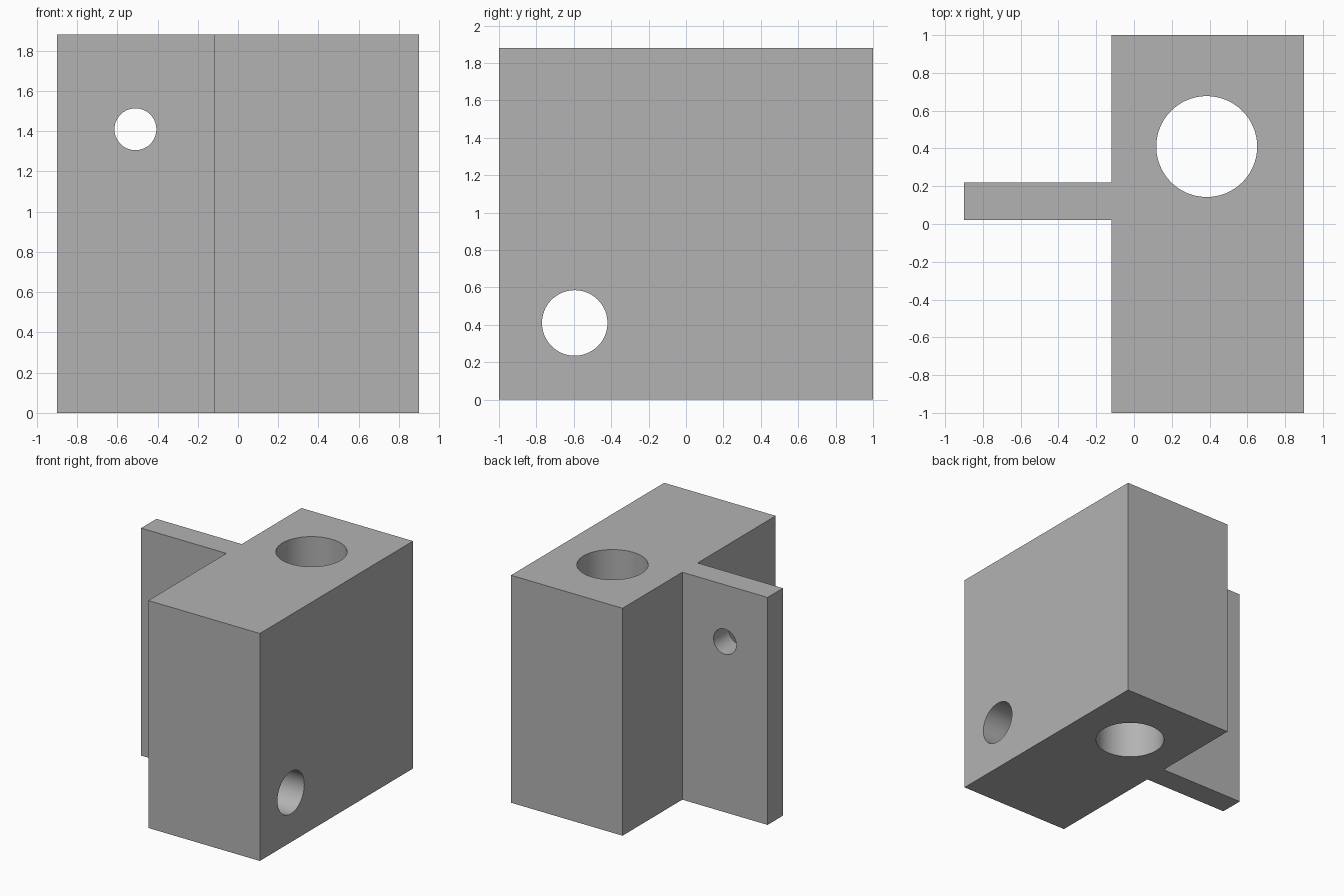
import bpy, bmesh
from math import pi, radians

cube = bpy.data.objects.get("Cube")
if cube:
    bpy.data.objects.remove(cube, do_unlink=True)

HEIGHT = 1.88

grey = bpy.data.materials.new("plain grey")
grey.use_nodes = True
colour = (0.45, 0.45, 0.45, 1)
grey.diffuse_color = colour
grey.node_tree.nodes["Principled BSDF"].inputs["Base Color"].default_value = colour


def extrude_profile(name, points, height):
    bm = bmesh.new()
    base = bm.faces.new([bm.verts.new((x, y, 0)) for x, y in points])
    top = bmesh.ops.extrude_face_region(bm, geom=[base])["geom"]
    bmesh.ops.translate(bm, vec=(0, 0, height),
                        verts=[v for v in top if isinstance(v, bmesh.types.BMVert)])
    bmesh.ops.recalc_face_normals(bm, faces=bm.faces)
    mesh = bpy.data.meshes.new(name)
    bm.to_mesh(mesh)
    bm.free()
    obj = bpy.data.objects.new(name, mesh)
    bpy.context.collection.objects.link(obj)
    obj.data.materials.append(grey)
    return obj


def drill(target, centre, radius, length, rotation=(0, 0, 0)):
    bpy.ops.mesh.primitive_cylinder_add(vertices=96, radius=radius, depth=length,
                                        location=centre, rotation=rotation)
    cutter = bpy.context.object
    cutter.hide_render = True
    cutter.data.materials.append(grey)
    cut = target.modifiers.new("hole", "BOOLEAN")
    cut.operation = "DIFFERENCE"
    cut.solver = "EXACT"
    cut.object = cutter
    bpy.context.view_layer.objects.active = target
    bpy.ops.object.modifier_apply(modifier=cut.name)
    bpy.data.objects.remove(cutter, do_unlink=True)


# Thick block with a thin side flange, as one T-shaped extrusion
block = extrude_profile("flanged_block", [
    (-0.12, -1), (0.9, -1), (0.9, 1), (-0.12, 1),
    (-0.12, 0.22), (-0.9, 0.22), (-0.9, 0.02), (-0.12, 0.02)], HEIGHT)

# Vertical bore, cross bore through the block, small hole in the flange
drill(block, (0.385, 0.41, HEIGHT / 2), 0.267, 3)
drill(block, (0.39, -0.595, 0.41), 0.175, 2, (0, pi / 2, 0))
drill(block, (-0.51, 0.12, 1.41), 0.104, 1, (pi / 2, 0, 0))

# Smooth bore walls, sharp block edges
bpy.ops.object.select_all(action="DESELECT")
block.select_set(True)
bpy.context.view_layer.objects.active = block
bpy.ops.object.shade_smooth_by_angle(angle=radians(30))
